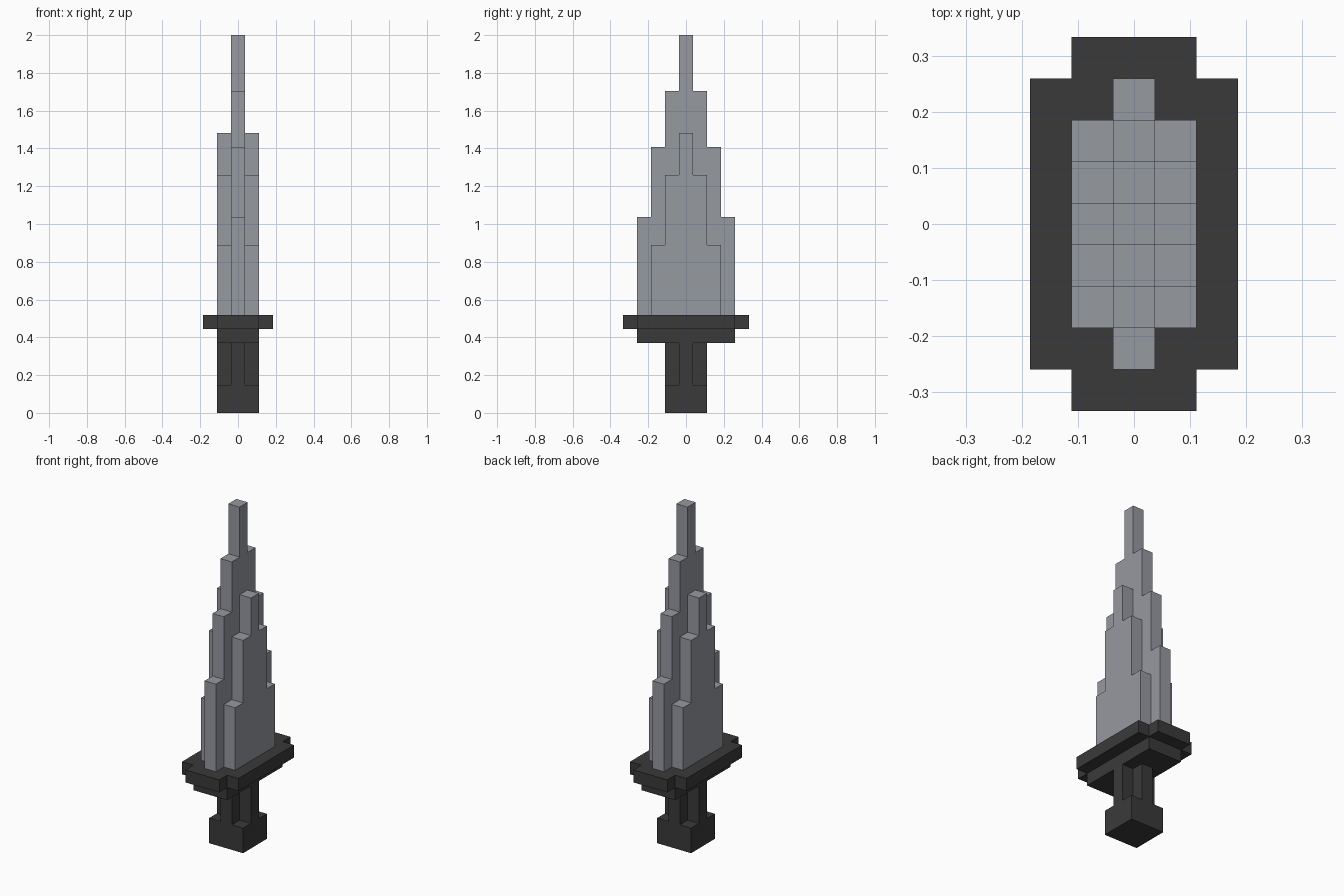
import bpy
import bmesh
from mathutils import Vector

if "Cube" in bpy.data.objects:
    bpy.data.objects.remove(bpy.data.objects["Cube"], do_unlink=True)

U = 2 / 27  # one block; every size below is counted in blocks


def material(name, rgb):
    mat = bpy.data.materials.new(name)
    mat.use_nodes = True
    mat.diffuse_color = (*rgb, 1)
    mat.node_tree.nodes["Principled BSDF"].inputs["Base Color"].default_value = (*rgb, 1)
    return mat


STEEL = material("steel grey", (0.305, 0.319, 0.352))
DARK = material("dark grey", (0.042, 0.042, 0.042))


def prism(name, outline, axis, low, high, mat):
    """Extrude a flat outline along x or z between two block positions."""
    def point(a, b):
        return Vector((low, a, b) if axis == "x" else (a, b, low)) * U
    direction = Vector((1, 0, 0) if axis == "x" else (0, 0, 1))
    bm = bmesh.new()
    face = bm.faces.new([bm.verts.new(point(a, b)) for a, b in outline])
    grown = bmesh.ops.extrude_face_region(bm, geom=[face], use_keep_orig=True)
    moved = [v for v in grown["geom"] if isinstance(v, bmesh.types.BMVert)]
    bmesh.ops.translate(bm, verts=moved, vec=direction * (high - low) * U)
    bmesh.ops.recalc_face_normals(bm, faces=bm.faces)
    mesh = bpy.data.meshes.new(name)
    bm.to_mesh(mesh)
    bm.free()
    mesh.materials.append(mat)
    obj = bpy.data.objects.new(name, mesh)
    bpy.context.collection.objects.link(obj)
    return obj


def stepped(base, steps):
    """Symmetric stepped tower outline from (half width, top) pairs."""
    right, bottom = [], base
    for half, top in steps:
        right += [(half, bottom), (half, top)]
        bottom = top
    return right + [(-a, b) for a, b in reversed(right)]


def rectangle(x, y):
    return stepped(-y, [(x, y)])


def cross(wide_x, short_y, narrow_x, long_y):
    return stepped(-long_y, [(narrow_x, -short_y), (wide_x, short_y), (narrow_x, long_y)])


# Handle
prism("pommel", rectangle(1.5, 1.5), "z", 0, 2, DARK)
prism("grip", cross(1.5, 0.5, 0.5, 1.5), "z", 2, 5, DARK)

# Guard
prism("lower_guard", rectangle(1.5, 3.5), "z", 5, 6, DARK)
prism("upper_guard", cross(2.5, 3.5, 1.5, 4.5), "z", 6, 7, DARK)

# Blade: tall core with a shorter stepped slab on each side
core = stepped(7, [(3.5, 14), (2.5, 19), (1.5, 23), (0.5, 27)])
prism("blade_core", core, "x", -0.5, 0.5, STEEL)
slab = stepped(7, [(2.5, 12), (1.5, 17), (0.5, 20)])
for name, low in (("blade_slab_left", 0.5), ("blade_slab_right", -1.5)):
    prism(name, slab, "x", low, low + 1, STEEL)
